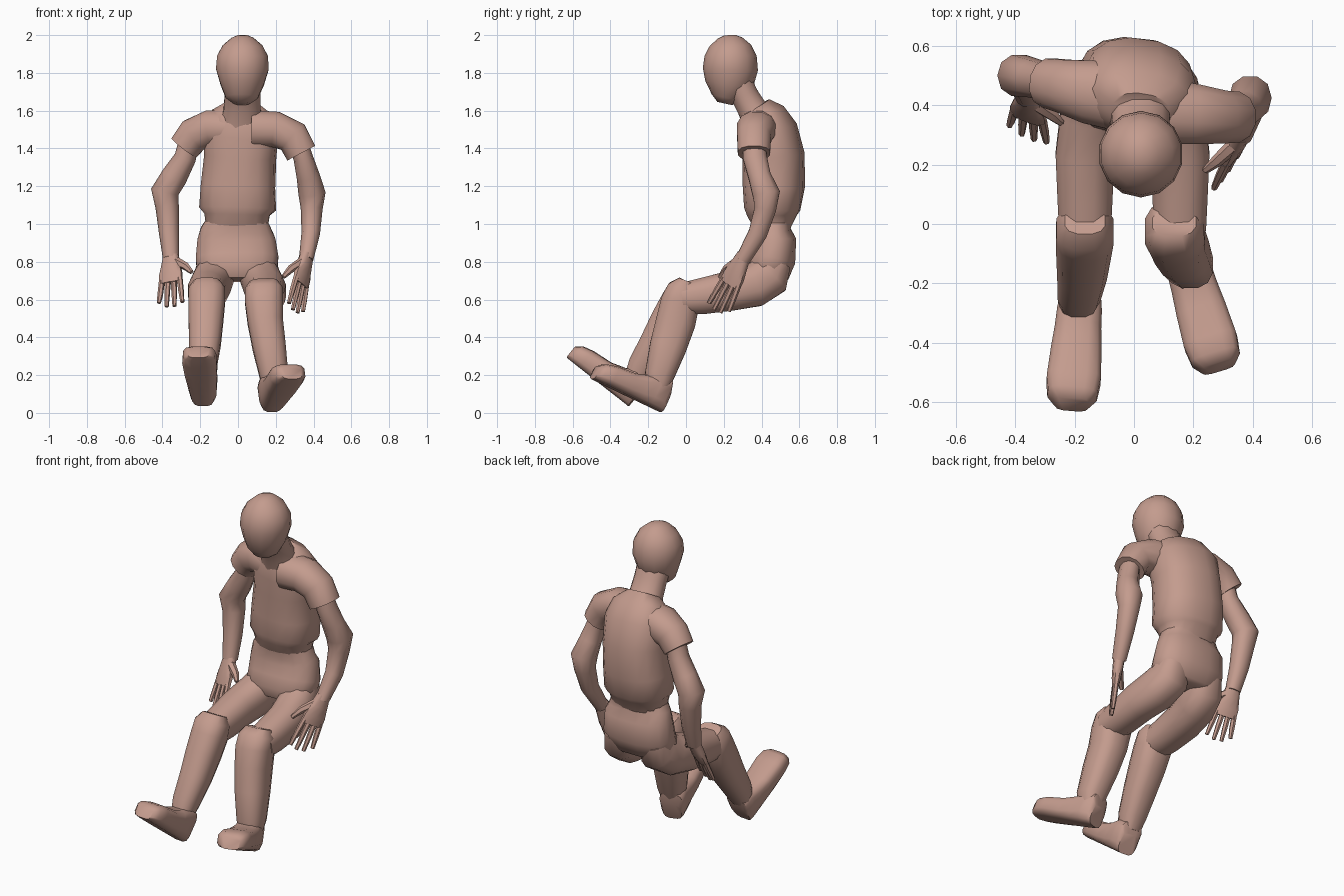
import bpy, bmesh, math
from mathutils import Vector as V

mat = bpy.data.materials.new("clay")
mat.diffuse_color = (0.55, 0.33, 0.27, 1)


def build(name, rings, angle=50):
    """Skin a list of point rings and cap both ends."""
    bm = bmesh.new()
    vs = [[bm.verts.new(p) for p in r] for r in rings]
    n = len(vs[0])
    for r0, r1 in zip(vs, vs[1:]):
        for i in range(n):
            j = (i + 1) % n
            bm.faces.new((r0[i], r0[j], r1[j], r1[i]))
    bm.faces.new(vs[0][::-1])
    bm.faces.new(vs[-1])
    bmesh.ops.recalc_face_normals(bm, faces=bm.faces)
    me = bpy.data.meshes.new(name)
    bm.to_mesh(me)
    bm.free()
    me.materials.append(mat)
    ob = bpy.data.objects.new(name, me)
    bpy.context.collection.objects.link(ob)
    bpy.ops.object.select_all(action='DESELECT')
    ob.select_set(True)
    bpy.context.view_layer.objects.active = ob
    bpy.ops.object.shade_smooth_by_angle(angle=math.radians(angle))
    return ob


def ring(c, u, v, a, b, n, p=2.0):
    """Superellipse ring around c."""
    out = []
    for i in range(n):
        t = 2 * math.pi * (i + 0.5) / n
        k, s = math.cos(t), math.sin(t)
        out.append(c + u * a * math.copysign(abs(k) ** (2 / p), k)
                   + v * b * math.copysign(abs(s) ** (2 / p), s))
    return out


def tube(name, secs, ref=(1, 0, 0), ref2=None, n=12, p=2.2):
    """Loft (x, y, z, half width along ref, half depth) sections along a path."""
    pts = [V(s[:3]) for s in secs]
    last = len(pts) - 1
    rings = []
    for i, s in enumerate(secs):
        t = (pts[min(i + 1, last)] - pts[max(i - 1, 0)]).normalized()
        r = V(ref).lerp(V(ref2 or ref), i / last)
        u = (r - t * r.dot(t)).normalized()
        rings.append(ring(pts[i], u, t.cross(u), s[3], s[4], n, p))
    return build(name, rings)


# head and neck
tube("head", [(.02, .205, 1.638, .045, .04), (.02, .212, 1.67, .088, .078),
              (.022, .228, 1.74, .118, .128), (.023, .235, 1.82, .143, .146),
              (.024, .236, 1.89, .138, .138), (.024, .234, 1.945, .108, .11),
              (.024, .232, 1.985, .06, .065), (.024, .231, 2.0, .025, .028)], n=14, p=2)
tube("neck", [(.02, .39, 1.54, .12, .10), (.022, .35, 1.61, .10, .08),
              (.024, .31, 1.68, .098, .075), (.024, .27, 1.76, .10, .08)])

# shirt body, twisted so the left shoulder comes forward
tube("shirt_body", [(-.005, .455, .98, .165, .10), (-.005, .455, 1.05, .175, .135),
                    (-.002, .456, 1.08, .205, .148), (0, .465, 1.2, .197, .163),
                    (.012, .463, 1.36, .19, .163), (.015, .438, 1.49, .20, .15),
                    (.02, .405, 1.57, .17, .12), (.022, .375, 1.62, .10, .075)],
     ref=(1, 0, 0), ref2=(1, -.25, 0), n=16, p=2.4)

# sleeves
tube("sleeve_left", [(.08, .38, 1.50, .115, .105), (.20, .37, 1.50, .105, .098),
                     (.29, .36, 1.46, .092, .093), (.335, .36, 1.375, .088, .086)],
     ref=(0, 1, 0))
tube("sleeve_right", [(-.05, .43, 1.50, .12, .105), (-.15, .445, 1.505, .11, .10),
                      (-.235, .465, 1.47, .092, .095), (-.285, .475, 1.405, .085, .086)],
     ref=(0, 1, 0))

# arms
tube("arm_left", [(.32, .36, 1.43, .06, .05), (.345, .365, 1.35, .066, .052),
                  (.372, .39, 1.25, .062, .062), (.392, .425, 1.16, .076, .072),
                  (.39, .42, 1.08, .06, .058), (.385, .38, .95, .052, .049),
                  (.36, .30, .81, .04, .038)], ref=(0, 1, 0), n=10)
tube("arm_right", [(-.255, .47, 1.45, .06, .055), (-.28, .475, 1.35, .062, .058),
                   (-.338, .49, 1.25, .066, .07), (-.388, .50, 1.17, .072, .074),
                   (-.375, .495, 1.09, .062, .062), (-.365, .47, .95, .052, .053),
                   (-.355, .43, .82, .04, .043)], ref=(0, 1, 0), n=10)


def hand(side, wrist, tip, spread, thumb):
    """Flat palm, four fingers and a thumb; spread points to the little finger."""
    o, d = V(wrist), V(tip) - V(wrist)
    length = d.length
    d.normalize()
    w = V(spread)
    w = (w - d * w.dot(d)).normalized()

    def sec(s, k, a, b):
        return (*(o + d * s + w * k), a, b)
    tube("palm_" + side, [sec(-.02, 0, .038, .033), sec(.05, 0, .052, .03),
                          sec(.11, 0, .066, .026), sec(.16, 0, .066, .018)], ref=w, n=10, p=2.5)
    for i in range(4):
        k = i - 1.5
        end = length - (.0, -.015, -.01, .02)[i]
        tube(f"finger_{side}_{i + 1}",
             [sec(.14, k * .034, .016, .016), sec(.22, k * .04, .015, .015),
              sec(end, k * .045, .011, .011)], ref=w, n=6, p=2)
    a, c = o + d * .03 - w * .02, V(thumb)
    m = a.lerp(c, .55) - w * .012
    tube("thumb_" + side, [(*a, .026, .026), (*m, .021, .021), (*c, .012, .012)],
         ref=(.2, 1, .1), n=6, p=2)


hand("left", (.36, .30, .82), (.305, .17, .55), (.55, .8, -.2), (.24, .18, .72))
hand("right", (-.355, .43, .83), (-.357, .30, .575), (-.85, .45, .1), (-.245, .34, .745))

# trousers
tube("pelvis", [(0, .455, 1.02, .165, .11), (-.005, .455, .965, .195, .10),
                (-.008, .467, .92, .21, .118), (-.005, .458, .82, .222, .125),
                (-.005, .425, .745, .215, .125), (-.005, .42, .705, .16, .09)], n=16, p=2.4)
for side, s, hx in (("left", 1, -.01), ("right", -1, 0)):
    tube("thigh_" + side, [(s * .115 + hx, .475, .80, .095, .085),
                           (s * .125 + hx, .44, .725, .105, .118),
                           (s * .145 + hx, .36, .675, .107, .118),
                           (s * .165 + hx, .23, .645, .102, .108),
                           (s * .165 + hx, .08, .617, .095, .098),
                           (s * .165 + hx, -.02, .605, .09, .085)], p=2.4)
tube("shin_left", [(.135, .005, .695, .075, .05), (.137, -.01, .655, .102, .09),
                   (.138, -.03, .59, .104, .105), (.145, -.055, .48, .096, .108),
                   (.165, -.095, .35, .09, .10), (.19, -.14, .20, .078, .08),
                   (.195, -.15, .13, .06, .06)], p=2.6)
tube("shin_right", [(-.165, .01, .695, .07, .05), (-.165, -.01, .655, .098, .088),
                    (-.166, -.035, .59, .10, .10), (-.17, -.09, .49, .094, .10),
                    (-.175, -.16, .37, .086, .088), (-.185, -.235, .25, .074, .075),
                    (-.19, -.27, .18, .06, .06)], p=2.6)


def foot(side, heel, toe):
    """Shoe lofted along a straight sole: (distance, half width, height)."""
    o, f = V(heel), V(toe) - V(heel)
    k = f.length / .42
    f.normalize()
    u = f.cross(V((0, 0, 1))).normalized()
    up = u.cross(f)
    prof = [(0, .055, .12), (.02, .07, .185), (.08, .077, .185), (.14, .08, .15),
            (.22, .087, .125), (.33, .093, .115), (.39, .085, .10), (.42, .058, .075)]
    build("shoe_" + side, [ring(o + f * s * k + up * h / 2, u, up, a, h / 2, 12, 3.4)
                           for s, a, h in prof])


foot("left", (.18, -.135, .004), (.288, -.497, .18))
foot("right", (-.185, -.305, .035), (-.212, -.63, .292))
